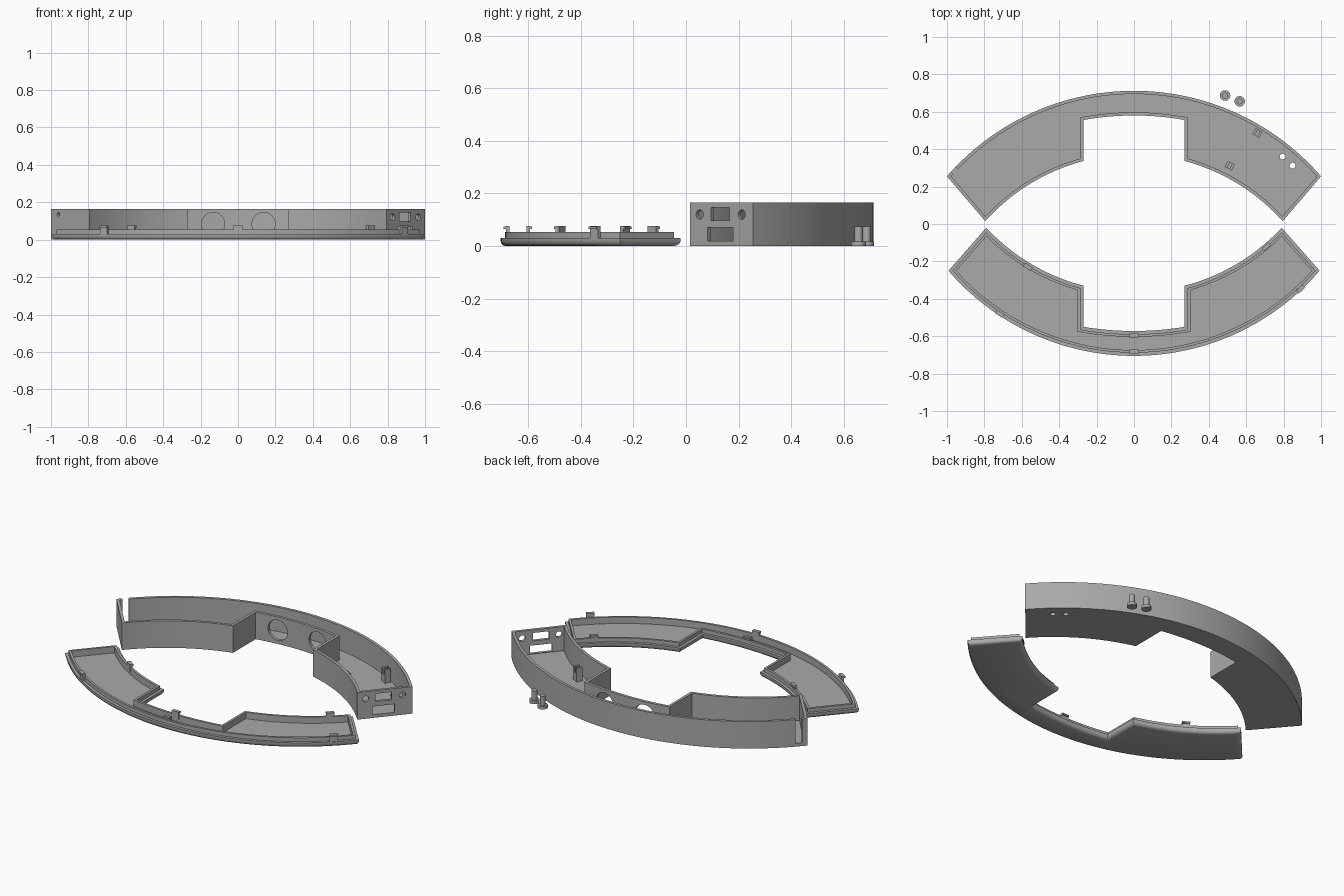
import bpy, bmesh, math
from mathutils import Vector, Matrix

if "Cube" in bpy.data.objects:
    bpy.data.objects.remove(bpy.data.objects["Cube"])

grey = bpy.data.materials.new("plain_grey")
grey.use_nodes = True
COL = (0.4, 0.4, 0.4, 1)
grey.diffuse_color = COL
grey.node_tree.nodes["Principled BSDF"].inputs["Base Color"].default_value = COL


def finish(name, bm):
    bmesh.ops.recalc_face_normals(bm, faces=bm.faces)
    me = bpy.data.meshes.new(name)
    bm.to_mesh(me)
    bm.free()
    me.materials.append(grey)
    ob = bpy.data.objects.new(name, me)
    bpy.context.collection.objects.link(ob)
    return ob


def activate(ob):
    bpy.ops.object.select_all(action='DESELECT')
    ob.select_set(True)
    bpy.context.view_layer.objects.active = ob


def smooth(ob):
    activate(ob)
    bpy.ops.object.shade_smooth_by_angle(angle=math.radians(30))


def arc(x0, y0, x1, y1, xm, ym, n):
    """Points on the circle centred on x = 0 through both ends; xm, ym is another point."""
    c = (x0 * x0 + y0 * y0 - xm * xm - ym * ym) / (2 * (y0 - ym))
    r = math.hypot(x0, y0 - c)
    a, b = math.atan2(y0 - c, x0), math.atan2(y1 - c, x1)
    return [Vector((r * math.cos(a + (b - a) * i / n), c + r * math.sin(a + (b - a) * i / n)))
            for i in range(n + 1)]


def outline(s, tip, end, notch, top, crown):
    """Half-moon outline with a notch; s = -1 flips it to the front."""
    pts = arc(*tip, -tip[0], tip[1], 0, crown, 64)
    low = arc(-end[0], end[1], -notch[0], notch[1], notch[0], notch[1] + 1e-9, 1)
    side = arc(*end, *notch, *notch, 16)
    mid = arc(-notch[0], top[0], notch[0], top[0], 0, top[1], 20)
    pts += [Vector((-p.x, p.y)) for p in side] + mid + side[::-1]
    return [Vector((p.x, s * p.y)) for p in pts][::s]


def inset(pts, d):
    """Mitred inset of a counter-clockwise outline."""
    res = []
    for i, p in enumerate(pts):
        a = (p - pts[i - 1]).normalized()
        b = (pts[(i + 1) % len(pts)] - p).normalized()
        na, nb = Vector((-a.y, a.x)), Vector((-b.y, b.x))
        res.append(p + (na + nb) * (d / (1 + na.dot(nb))))
    return res


def loft(name, pts, profile):
    """Sweep (inset, height) steps round the outline and cap both ends."""
    bm = bmesh.new()
    rings = [[bm.verts.new((p.x, p.y, z)) for p in inset(pts, d)] for d, z in profile]
    n = len(pts)
    for r, q in zip(rings, rings[1:]):
        for i in range(n):
            j = (i + 1) % n
            bm.faces.new((r[i], r[j], q[j], q[i]))
    bm.faces.new(rings[0][::-1])
    bm.faces.new(rings[-1])
    return finish(name, bm)


def block(name, loc, size, rot=0.0):
    bm = bmesh.new()
    m = Matrix.Translation(loc) @ Matrix.Rotation(rot, 4, 'Z') @ Matrix.Diagonal((*size, 1))
    bmesh.ops.create_cube(bm, size=1, matrix=m)
    return finish(name, bm)


def rod(name, loc, r, depth, axis=(0, 0, 1)):
    bm = bmesh.new()
    q = Vector(axis).to_track_quat('Z', 'Y').to_matrix().to_4x4()
    bmesh.ops.create_cone(bm, cap_ends=True, segments=32, radius1=r, radius2=r,
                          depth=depth, matrix=Matrix.Translation(loc) @ q)
    return finish(name, bm)


def cut(ob, cutter):
    cutter.hide_render = True
    mod = ob.modifiers.new("cut", 'BOOLEAN')
    mod.operation, mod.solver, mod.object = 'DIFFERENCE', 'EXACT', cutter
    activate(ob)
    bpy.ops.object.modifier_apply(modifier=mod.name)
    bpy.data.objects.remove(cutter)


# Open case
T = 0.017
H = 0.165
case_line = outline(1, (1, 0.255), (0.795, 0.015), (0.27, 0.337), (0.556, 0.58), 0.712)


def fix_sides(pts):
    return [p for i, p in enumerate(pts) if (p - pts[i - 1]).length > 1e-5]


def shape(s, tip, end, notch, top, crown):
    """Outline whose inner curve bows upward between the end and the notch."""
    (ex, ey), (nx, ny) = end, notch
    c = (ex * ex + ey * ey - nx * nx - ny * ny) / (2 * (ey - ny))
    r = math.hypot(ex, ey - c)
    side = []
    for i in range(17):
        x = ex + (nx - ex) * i / 16
        side.append(Vector((x, c + math.sqrt(r * r - x * x))))
    outer = arc(*tip, -tip[0], tip[1], 0, crown, 64)
    mid = arc(-nx, top[0], nx, top[0], 0, top[1], 20)
    pts = outer + [Vector((-p.x, p.y)) for p in side] + mid + side[::-1]
    return fix_sides([Vector((p.x, s * p.y)) for p in pts][::s])


case_line = shape(1, (1, 0.255), (0.795, 0.015), (0.27, 0.337), (0.556, 0.58), 0.712)
case = loft("case", case_line, [(0, 0), (0, H), (T, H), (T, T)])

# Openings in the right-hand end wall
along = Vector((0.205, 0.24, 0)).normalized()
out = Vector((along.y, -along.x, 0))
end_rot = math.atan2(along.y, along.x)


def on_end(y, z):
    return Vector((0.795 + 0.205 * (y - 0.015) / 0.24, y, z)) - out * 0.008


for y in (0.052, 0.212):
    cut(case, rod("screw_hole_cutter", on_end(y, 0.12), 0.018, 0.05, out))
cut(case, block("socket_cutter", on_end(0.13, 0.122), (0.092, 0.05, 0.048), end_rot))
cut(case, block("port_cutter", on_end(0.13, 0.045), (0.126, 0.05, 0.05), end_rot))

# Round windows in the notch wall, floor holes, cable slit and cable hole
for x in (-0.133, 0.137):
    cut(case, rod("window_cutter", (x, 0.58, 0.084), 0.062, 0.07, (0, 1, 0)))
for x, y in ((0.795, 0.36), (0.848, 0.312)):
    cut(case, rod("floor_hole_cutter", (x, y, 0), 0.016, 0.1))
cut(case, block("slit_cutter", (-0.963, 0.288, 0.12), (0.036, 0.06, 0.2), math.radians(45)))
cut(case, rod("cable_hole_cutter", (-0.96, 0.21, 0.135), 0.01, 0.05, (-out.x, out.y, 0)))
smooth(case)

# Slotted board posts on the case floor
for x, y in ((0.66, 0.487), (0.512, 0.312)):
    rot = math.atan2(-x, y + 0.65)
    u = Vector((math.cos(rot), math.sin(rot), 0))
    block("post_base", (x, y, 0.04), (0.042, 0.036, 0.05), rot)
    for k in (-1, 1):
        block("post_prong", Vector((x, y, 0.08)) + u * 0.014 * k, (0.014, 0.036, 0.04), rot)

# Lid with rounded underside and raised lip
lid_line = shape(-1, (0.992, 0.25), (0.79, 0.02), (0.27, 0.33), (0.55, 0.572), 0.705)
lid = loft("lid", lid_line, [(0.02, 0), (0.01, 0.003), (0.003, 0.01), (0, 0.02), (0, 0.031),
                             (0.017, 0.031), (0.017, 0.054), (0.031, 0.054), (0.031, 0.015)])
smooth(lid)

# Snap clips on the lip: x, y, side the catch points to (1 = outer curve)
for x, y, side in ((0, -0.678, 1), (0, -0.6, -1), (-0.715, -0.477, 1),
                   (0.888, -0.345, 1), (-0.57, -0.232, -1), (0.71, -0.125, -1)):
    rot = math.atan2(x, 0.65 - y)
    v = Vector((math.sin(rot), -math.cos(rot), 0)) * side
    p = Vector((x, y, 0))
    block("clip_stem", p + Vector((0, 0, 0.053)), (0.046, 0.014, 0.045), rot)
    block("clip_catch", p + v * 0.008 + Vector((0, 0, 0.07)), (0.046, 0.014, 0.01), rot)

# Loose button pins beside the case
for x, y in ((0.487, 0.687), (0.565, 0.656)):
    pin = rod("pin_shaft", (x, y, 0.045), 0.016, 0.06)
    head = rod("pin_head", (x, y, 0.009), 0.028, 0.018)
    smooth(pin)
    smooth(head)
